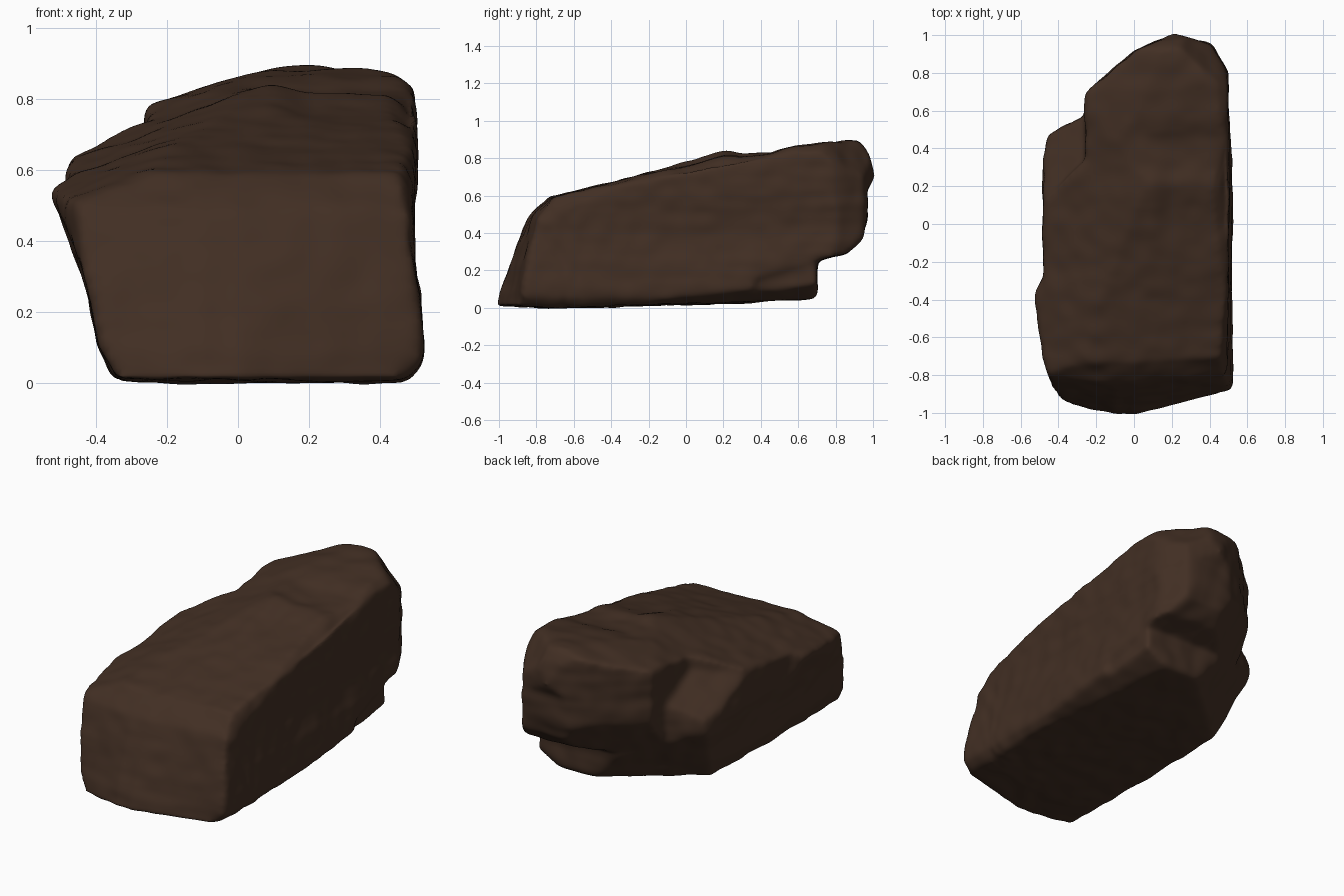
import bpy, bmesh
from mathutils import Vector, noise

cube = bpy.data.objects.get("Cube")
if cube:
    bpy.data.objects.remove(cube, do_unlink=True)

brown = bpy.data.materials.new("dark brown stone")
brown.use_nodes = True
colour = (0.054, 0.028, 0.017, 1)
brown.diffuse_color = colour
bsdf = brown.node_tree.nodes["Principled BSDF"]
bsdf.inputs["Base Color"].default_value = colour
bsdf.inputs["Roughness"].default_value = 0.9

X, Y, Z = Vector((1, 0, 0)), Vector((0, 1, 0)), Vector((0, 0, 1))


def add_object(name, bm):
    bmesh.ops.recalc_face_normals(bm, faces=bm.faces)
    mesh = bpy.data.meshes.new(name)
    bm.to_mesh(mesh)
    bm.free()
    obj = bpy.data.objects.new(name, mesh)
    bpy.context.collection.objects.link(obj)
    return obj


def prism(name, outline, place, axis):
    """Extrude a closed outline two-sided along one axis."""
    bm = bmesh.new()
    face = bm.faces.new([bm.verts.new(place(a, b) - axis * 1.5) for a, b in outline])
    new = bmesh.ops.extrude_face_region(bm, geom=[face])["geom"]
    bmesh.ops.translate(bm, vec=axis * 3, verts=[v for v in new if isinstance(v, bmesh.types.BMVert)])
    return add_object(name, bm)


def slab(name, point, normal):
    """Large block whose inner face passes through point, facing along normal."""
    bm = bmesh.new()
    bmesh.ops.create_cube(bm, size=3)
    normal = Vector(normal).normalized()
    bmesh.ops.rotate(bm, verts=bm.verts, matrix=normal.to_track_quat("Z", "Y").to_matrix())
    bmesh.ops.translate(bm, verts=bm.verts, vec=Vector(point) + normal * 1.5)
    return add_object(name, bm)


def ramp(value, start, end):
    t = min(max((value - start) / (end - start), 0), 1)
    return t * t * (3 - 2 * t)


# Side outline (y, z): leaning front, rising top, undercut back ledge
side = [(-1.01, .01), (-.99, .1), (-.92, .3), (-.845, .49), (-.73, .595), (-.4, .665),
        (0, .78), (.22, .845), (.3, .825), (.45, .825), (.55, .86), (.92, .9),
        (.98, .83), (1.01, .7), (.965, .62), (.975, .5), (.945, .37), (.86, .29),
        (.7, .25), (.7, .05), (.1, .02), (-.8, 0)]
# Plan outline (x, y): stepped back corner
plan = [(-.4, -1.1), (.53, -1.1), (.53, -.5), (.515, .3), (.5, .79), (.41, .95),
        (.21, 1.015), (0, .915), (-.26, .69), (-.26, .57), (-.45, .47), (-.48, .36),
        (-.48, -.28), (-.53, -.38), (-.49, -.7)]
# Front outline (x, z): overhanging left wall, crowned top
front = [(-.34, -.1), (-.35, .02), (-.39, .1), (-.42, .25), (-.47, .4), (-.53, .54),
         (-.48, .6), (-.475, .67), (-.4, .71), (-.27, .75), (-.25, .785), (0, .86),
         (.15, .9), (.44, .875), (.5, .83), (.5, .6), (.49, .42), (.525, .1),
         (.52, .05), (.46, -.01), (.46, -.1)]
# Broken sloping shelf beside the back step (x, y)
shelf = [(-.26, .34), (-.5, .1), (-1, .1), (-1, 1.2), (-.26, 1.2)]
# Shallow recess low on the right, behind (y, z)
recess = [(.35, .15), (.75, .27), (.75, -.2), (.45, -.2)]

rock = prism("rock", side, lambda y, z: Vector((0, y, z)), X)
keep = [prism("plan_cutter", plan, lambda x, y: Vector((x, y, 0)), Z),
        prism("front_cutter", front, lambda x, z: Vector((x, 0, z)), Y)]
remove = [
    prism("shelf_cutter", shelf,
          lambda x, y: Vector((x, y, 2.16 + .72 * (x + .26) - .5 * (y - .34))), Z),
    prism("recess_cutter", recess, lambda y, z: Vector((1.985, y, z)), X),
    slab("back_left_underside", (-.3, .3, 0), (-.5, .6, -.45)),
    slab("back_right_top", (.32, .85, .89), (1, 1, 1)),
    slab("left_top_slope", (-.47, -.3, .58), (-.35, -.14, 1)),
    slab("right_top_edge", (.46, 0, .76), (1, -.19, 1)),
    slab("front_right_edge", (.46, -.7, .6), (.9, -.15, .35)),
    slab("right_underside", (.5, .4, .1), (.5, .1, -.85)),
    slab("front_right_foot", (.49, -1, .04), (.6, -.5, -.7)),
]
for cutter in keep + remove:
    cutter.hide_render = True
    mod = rock.modifiers.new("trim", "BOOLEAN")
    mod.operation = "INTERSECT" if cutter in keep else "DIFFERENCE"
    mod.solver = "EXACT"
    mod.object = cutter
mod = rock.modifiers.new("even_surface", "REMESH")
mod.mode = "VOXEL"
mod.voxel_size = 0.016
mod = rock.modifiers.new("worn_edges", "SMOOTH")
mod.factor = 0.5
mod.iterations = 14

# Bake the modifiers and remove the cutters
depsgraph = bpy.context.evaluated_depsgraph_get()
mesh = bpy.data.meshes.new_from_object(rock.evaluated_get(depsgraph))
rock.modifiers.clear()
rock.data = mesh
for cutter in keep + remove:
    bpy.data.objects.remove(cutter, do_unlink=True)

# Weathering: bowed lower front, chipped top slab, lumps and fine strata
moves = []
for v in mesh.vertices:
    p, n = v.co.copy(), v.normal.copy()
    lump = noise.noise(p * 4) * 0.008 + noise.noise(p * 10) * 0.007
    strata = noise.noise(Vector((p.x * 3, p.y * 3, p.z * 20))) * 0.003 * (1 - abs(n.z))
    q = p + n * (lump + strata)
    bow = 0.25 * max(p.x, 0) + 0.22 * max(-p.x - 0.1, 0)
    q.y += ramp(-p.y, 0.5, 0.85) * bow * max(1 - 1.2 * p.z, 0.3)
    chip = ramp(p.x, 0.08, 0.22) * ramp(p.y, -0.25, 0.1) * ramp(-p.y, -0.5, -0.22)
    q.z -= 0.025 * chip * ramp(n.z, 0.4, 0.8)
    moves.append(q)
for v, q in zip(mesh.vertices, moves):
    v.co = q

mesh.materials.clear()
mesh.materials.append(brown)
for poly in mesh.polygons:
    poly.use_smooth = True
